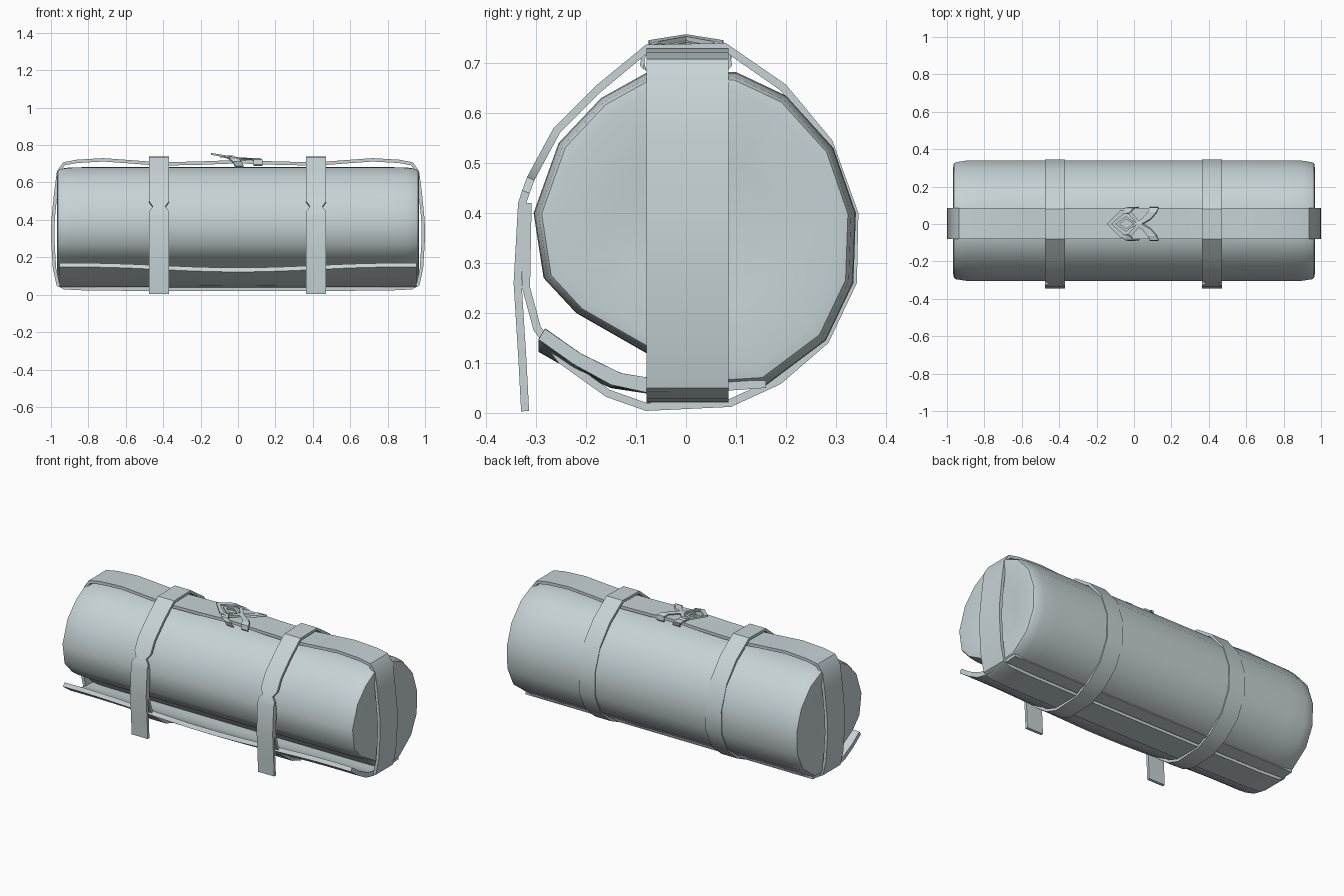
import bpy, bmesh, math

cube = bpy.data.objects.get("Cube")
if cube:
    bpy.data.objects.remove(cube, do_unlink=True)

fabric = bpy.data.materials.new("pale_blue_grey")
fabric.use_nodes = True
COLOUR = (0.57, 0.65, 0.67, 1)
fabric.diffuse_color = COLOUR
shader = fabric.node_tree.nodes["Principled BSDF"]
shader.inputs["Base Color"].default_value = COLOUR
shader.inputs["Roughness"].default_value = 0.8


def finish(name, bm, angle=35):
    bmesh.ops.recalc_face_normals(bm, faces=bm.faces)
    mesh = bpy.data.meshes.new(name)
    bm.to_mesh(mesh)
    bm.free()
    mesh.materials.append(fabric)
    obj = bpy.data.objects.new(name, mesh)
    bpy.context.collection.objects.link(obj)
    bpy.ops.object.select_all(action='DESELECT')
    obj.select_set(True)
    bpy.context.view_layer.objects.active = obj
    bpy.ops.object.shade_smooth_by_angle(angle=math.radians(angle))
    return obj


def loft(bm, rings, closed=False, caps=True):
    """Bridge equal rings of points with quads."""
    rings = [[bm.verts.new(p) for p in ring] for ring in rings]
    pairs = list(zip(rings, rings[1:]))
    if closed:
        pairs.append((rings[-1], rings[0]))
    n = len(rings[0])
    for a, b in pairs:
        for i in range(n):
            j = (i + 1) % n
            bm.faces.new((a[i], a[j], b[j], b[i]))
    if caps and not closed:
        bm.faces.new(rings[0])
        bm.faces.new(rings[-1])


def band(name, path, centre, width, thick, place, closed=False, pinch=None):
    """Flat strap along a clockwise outer path, thickened inwards."""
    rings, n = [], len(path)
    for i, (u, v) in enumerate(path):
        a = path[i - 1] if i or closed else path[0]
        b = path[(i + 1) % n] if i < n - 1 or closed else path[-1]
        du, dv = b[0] - a[0], b[1] - a[1]
        size = math.hypot(du, dv)
        iu, iv = u + thick * dv / size, v - thick * du / size
        half = width / 2 * (0.62 if i == pinch else 1)
        lo, hi = centre - half, centre + half
        rings.append([place(u, v, lo), place(u, v, hi),
                      place(iu, iv, hi), place(iu, iv, lo)])
    bm = bmesh.new()
    loft(bm, rings, closed)
    return finish(name, bm)


# Rolled body: rounded profile lofted along x, tucked in at both ends
profile = [(-0.22, 0.20), (-0.285, 0.27), (-0.305, 0.40), (-0.255, 0.54),
           (-0.17, 0.63), (-0.08, 0.68), (0.10, 0.682), (0.20, 0.635),
           (0.295, 0.53), (0.34, 0.40), (0.335, 0.26), (0.28, 0.145),
           (0.16, 0.055), (0.0, 0.045), (-0.08, 0.12)]
CY, CZ = 0.02, 0.37
half_rings = [(0.945, 0.04), (0.952, 0.5), (0.967, 0.88), (0.963, 0.95),
              (0.952, 0.97), (0.90, 0.995), (0.8, 1.0), (0.45, 1.0)]
stations = [(-x, s) for x, s in half_rings] + [(x, s) for x, s in reversed(half_rings)]
bm = bmesh.new()
loft(bm, [[(x, CY + (y - CY) * s, CZ + (z - CZ) * s) for y, z in profile]
          for x, s in stations])
finish("rolled_body", bm)

# Loose end of the roll: a sheet with a wavy lip along the front
sheet = [(-0.295, 0.135), (-0.225, 0.09), (-0.15, 0.053), (-0.08, 0.04), (0.05, 0.042), (0.16, 0.05)]
lining = [(0.16, 0.065), (0.05, 0.065), (-0.07, 0.069), (-0.13, 0.077), (-0.21, 0.112), (-0.282, 0.157)]
rings = []
STEPS = 24
for i in range(STEPS + 1):
    x = -0.955 + 1.91 * i / STEPS
    wave = -0.013 * math.cos(3.7 * x)
    rings.append([(x, y, z + wave * min(1, max(0, -y / 0.29)) ** 2)
                  for y, z in sheet + lining])
bm = bmesh.new()
loft(bm, rings)
finish("loose_roll_end", bm)

# Long carrying strap around the length of the roll
right_half = [(0.0, 0.72), (0.22, 0.712), (0.42, 0.708), (0.58, 0.72), (0.72, 0.73),
              (0.86, 0.722), (0.935, 0.708), (0.968, 0.66), (0.983, 0.55),
              (0.998, 0.40), (1.0, 0.30), (0.99, 0.14), (0.97, 0.05),
              (0.93, 0.028), (0.8, 0.022), (0.4, 0.02)]
long_path = right_half + [(0.0, 0.02)] + [(-x, z) for x, z in reversed(right_half[1:])]
band("long_strap", long_path, 0.003, 0.165, 0.018,
     lambda u, v, w: (u, w, v), closed=True)

# Two straps around the roll, each with a pinched slot and hanging tail
ring_path = [(-0.33, 0.003), (-0.335, 0.10), (-0.345, 0.26), (-0.336, 0.42),
             (-0.328, 0.445), (-0.318, 0.472), (-0.303, 0.50), (-0.265, 0.57), (-0.18, 0.655),
             (-0.08, 0.737), (0.08, 0.74), (0.20, 0.657), (0.293, 0.545),
             (0.345, 0.40), (0.342, 0.26), (0.285, 0.14), (0.19, 0.058),
             (0.09, 0.012), (-0.08, 0.004), (-0.16, 0.032), (-0.255, 0.10),
             (-0.305, 0.165), (-0.328, 0.25), (-0.325, 0.42)]
for side, x in (("right", -0.422), ("left", 0.418)):
    band(side + "_ring_strap", ring_path, x, 0.107, 0.016,
         lambda u, v, w: (w, u, v), pinch=5)


# Buckle on top: tilted diamond frame, inner diamond and hooked fork
def frame(name, outer, hole, lift, thick=0.01):
    rings = []
    for (ox, oy), (ix, iy) in zip(outer, hole):
        oz, iz = lift(ox), lift(ix)
        rings.append([(ox, oy, oz), (ix, iy, iz),
                      (ix, iy, iz - thick), (ox, oy, oz - thick)])
    bm = bmesh.new()
    loft(bm, rings, closed=True)
    finish(name, bm, 20)


def mirrored(points):
    return points + [(x, -y) for x, y in reversed(points) if y]


def tilt(x):
    return 0.757 - 0.16 * (x + 0.14)


frame("buckle_frame",
      mirrored([(-0.145, 0), (-0.07, 0.075), (-0.02, 0.072), (0.04, 0)]),
      mirrored([(-0.118, 0), (-0.055, 0.055), (-0.03, 0.053), (0.015, 0)]), tilt)
frame("buckle_centre",
      mirrored([(-0.10, 0), (-0.045, 0.042), (0.02, 0)]),
      mirrored([(-0.078, 0), (-0.043, 0.025), (0.0, 0)]), lambda x: tilt(x) - 0.005)

for side, s in (("left", 1), ("right", -1)):
    # Fork arm running back, then hooking over the strap edge
    arm = [(0.01, 0.0, 0.733), (0.06, 0.03, 0.728), (0.09, 0.065, 0.730),
           (0.10, 0.088, 0.722), (0.10, 0.092, 0.695)]
    hook = [(-0.055, 0.06, 0.744), (-0.035, 0.085, 0.732), (-0.01, 0.092, 0.712), (0.0, 0.085, 0.69)]
    for part, path in (("fork_arm", arm), ("side_hook", hook)):
        bm = bmesh.new()
        loft(bm, [[(x - 0.016, s * y, z), (x + 0.03, s * y, z),
                   (x + 0.03, s * (y - 0.007), z - 0.008),
                   (x - 0.016, s * (y - 0.007), z - 0.008)] for x, y, z in path])
        finish(f"{side}_buckle_{part}", bm, 20)
